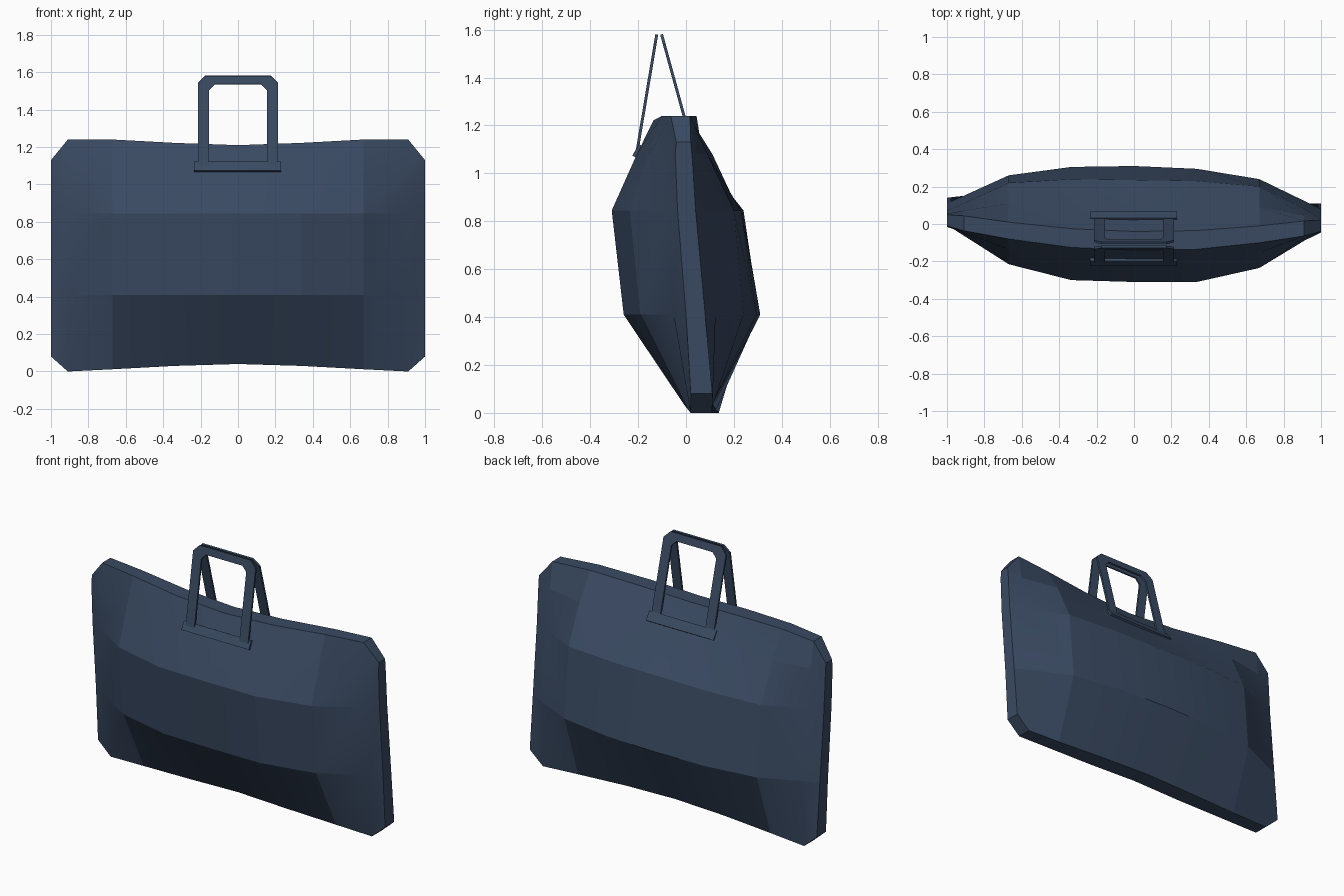
import bpy
import bmesh
import math

cube = bpy.data.objects.get("Cube")
if cube:
    bpy.data.objects.remove(cube, do_unlink=True)

navy = bpy.data.materials.new("navy_fabric")
navy.use_nodes = True
colour = (0.042, 0.068, 0.122, 1)
navy.diffuse_color = colour
shader = navy.node_tree.nodes["Principled BSDF"]
shader.inputs["Base Color"].default_value = colour
shader.inputs["Roughness"].default_value = 0.8


def make_object(name, bm):
    bmesh.ops.recalc_face_normals(bm, faces=bm.faces)
    mesh = bpy.data.meshes.new(name)
    bm.to_mesh(mesh)
    bm.free()
    mesh.materials.append(navy)
    obj = bpy.data.objects.new(name, mesh)
    bpy.context.collection.objects.link(obj)
    return obj


# Bag body: two bulging panels, described from centre column to side
columns = [0, 0.335, 0.67, 0.91, 1]
top_z = [1.21, 1.222, 1.24, 1.24, 1.13]
base_z = [0.04, 0.03, 0.012, 0, 0.08]
middle_z = [0.41, 0.845, 1.08]
front_y = [[0, 0, 0.02, 0.033, 0.035],
           [-0.26, -0.255, -0.18, None, 0.015],
           [-0.31, -0.305, -0.225, None, -0.02],
           [-0.205, -0.2, -0.145, None, -0.03],
           [-0.14, -0.13, -0.09, -0.05, -0.025]]
back_y = [[0.11, 0.11, 0.115, 0.123, 0.125],
          [0.31, 0.30, 0.25, None, 0.095],
          [0.235, 0.235, 0.21, None, 0.055],
          [0.045, 0.05, 0.1, None, 0.04],
          [-0.04, -0.03, 0, 0.03, 0.035]]
ROWS, COLS = 5, 9


def add_panel(bm, depths, dent):
    grid = []
    for r in range(ROWS):
        heights = base_z if r == 0 else top_z if r == ROWS - 1 else [middle_z[r - 1]] * 5
        line = []
        for c in range(COLS):
            k = abs(c - 4)
            x = columns[k]
            y = depths[r][k]
            if y is None:
                t = (columns[3] - columns[2]) / (1 - columns[2])
                y = depths[r][2] * (1 - t) + depths[r][4] * t
            # The back pinches in around the handle mount
            if dent and r == 3 and k == 1:
                x = 0.24
            x = math.copysign(x, c - 4)
            line.append(bm.verts.new((x, y - 0.015 * x, heights[k])))
        grid.append(line)
    for r in range(ROWS - 1):
        for c in range(COLS - 1):
            bm.faces.new((grid[r][c], grid[r][c + 1], grid[r + 1][c + 1], grid[r + 1][c]))
    return (grid[0] + [row[-1] for row in grid[1:]]
            + grid[-1][-2::-1] + [row[0] for row in grid[-2:0:-1]])


bm = bmesh.new()
front_rim = add_panel(bm, front_y, False)
back_rim = add_panel(bm, back_y, True)
# Edge strip joining the panels
for i in range(len(front_rim)):
    j = (i + 1) % len(front_rim)
    bm.faces.new((front_rim[i], front_rim[j], back_rim[j], back_rim[i]))
body = make_object("bag_body", bm)
body.select_set(True)
bpy.context.view_layer.objects.active = body
bpy.ops.object.shade_smooth_by_angle(angle=math.radians(12))


def make_strip(name, outer, inner, top, bottom, thickness):
    """Flat strip between two x-z paths, leaning from bottom to top (y, z)."""
    def place(p):
        t = (p[1] - bottom[1]) / (top[1] - bottom[1])
        return (p[0], bottom[0] + t * (top[0] - bottom[0]), p[1])
    bm = bmesh.new()
    a = [bm.verts.new(place(p)) for p in outer]
    b = [bm.verts.new(place(p)) for p in inner]
    for i in range(len(a) - 1):
        bm.faces.new((a[i], a[i + 1], b[i + 1], b[i]))
    obj = make_object(name, bm)
    solid = obj.modifiers.new("thickness", "SOLIDIFY")
    solid.thickness = thickness
    solid.offset = 0


def mirrored(half):
    return half + [(-x, z) for x, z in reversed(half)]


# Handles and their mounting plates: (y at top, y at bottom, plate top, plate bottom)
for side, y_top, y_low, p_top, p_low in (("front", -0.122, -0.203, -0.19, -0.217),
                                         ("back", -0.102, 0.03, 0.026, 0.06)):
    make_strip(side + "_handle",
               mirrored([(-0.215, 1.09), (-0.215, 1.54), (-0.175, 1.58)]),
               mirrored([(-0.155, 1.09), (-0.155, 1.505), (-0.125, 1.535)]),
               (y_top, 1.58), (y_low, 1.1), 0.012)
    make_strip(side + "_handle_mount",
               [(-0.235, 1.118), (0.23, 1.118)], [(-0.235, 1.07), (0.23, 1.07)],
               (p_top, 1.118), (p_low, 1.07), 0.016)
